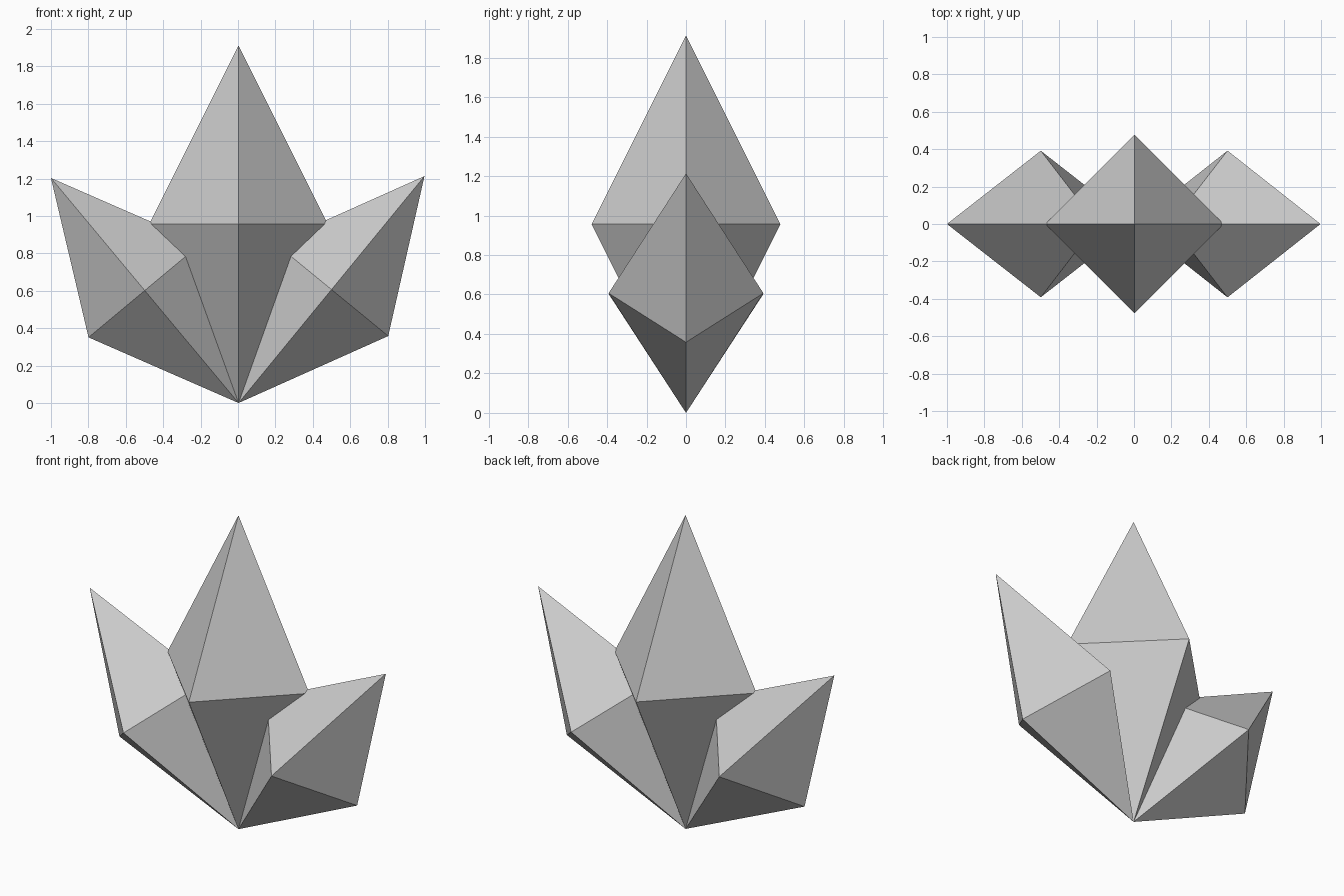
import bpy, bmesh, math
from mathutils import Matrix, Vector

if "Cube" in bpy.data.objects:
    bpy.data.objects.remove(bpy.data.objects["Cube"], do_unlink=True)

# Single stone colour
grey = bpy.data.materials.new("pale_grey")
grey.use_nodes = True
colour = (0.6, 0.6, 0.6, 1)
grey.diffuse_color = colour
grey.node_tree.nodes["Principled BSDF"].inputs["Base Color"].default_value = colour

BASE = Vector((0.003, 0, 0))


def crystal(name, tip):
    """Four-sided bipyramid from the shared base point to its tip."""
    axis = Vector(tip) - BASE
    half = axis.length / 2
    bm = bmesh.new()
    ring = [bm.verts.new((half / 2 * x, half / 2 * y, half))
            for x, y in ((1, 0), (0, 1), (-1, 0), (0, -1))]
    bottom = bm.verts.new((0, 0, 0))
    top = bm.verts.new((0, 0, 2 * half))
    for i in range(4):
        a, b = ring[i], ring[(i + 1) % 4]
        bm.faces.new((a, b, top))
        bm.faces.new((b, a, bottom))
    # Lean the crystal sideways towards its tip
    lean = Matrix.Rotation(math.atan2(axis.x, axis.z), 4, 'Y')
    bm.transform(Matrix.Translation(BASE) @ lean)
    mesh = bpy.data.meshes.new(name)
    bm.to_mesh(mesh)
    bm.free()
    mesh.materials.append(grey)
    obj = bpy.data.objects.new(name, mesh)
    bpy.context.collection.objects.link(obj)


crystal("centre_crystal", (BASE.x, 0, 1.912))
crystal("left_crystal", (0.997, 0, 1.213))
crystal("right_crystal", (-1.0, 0, 1.203))
